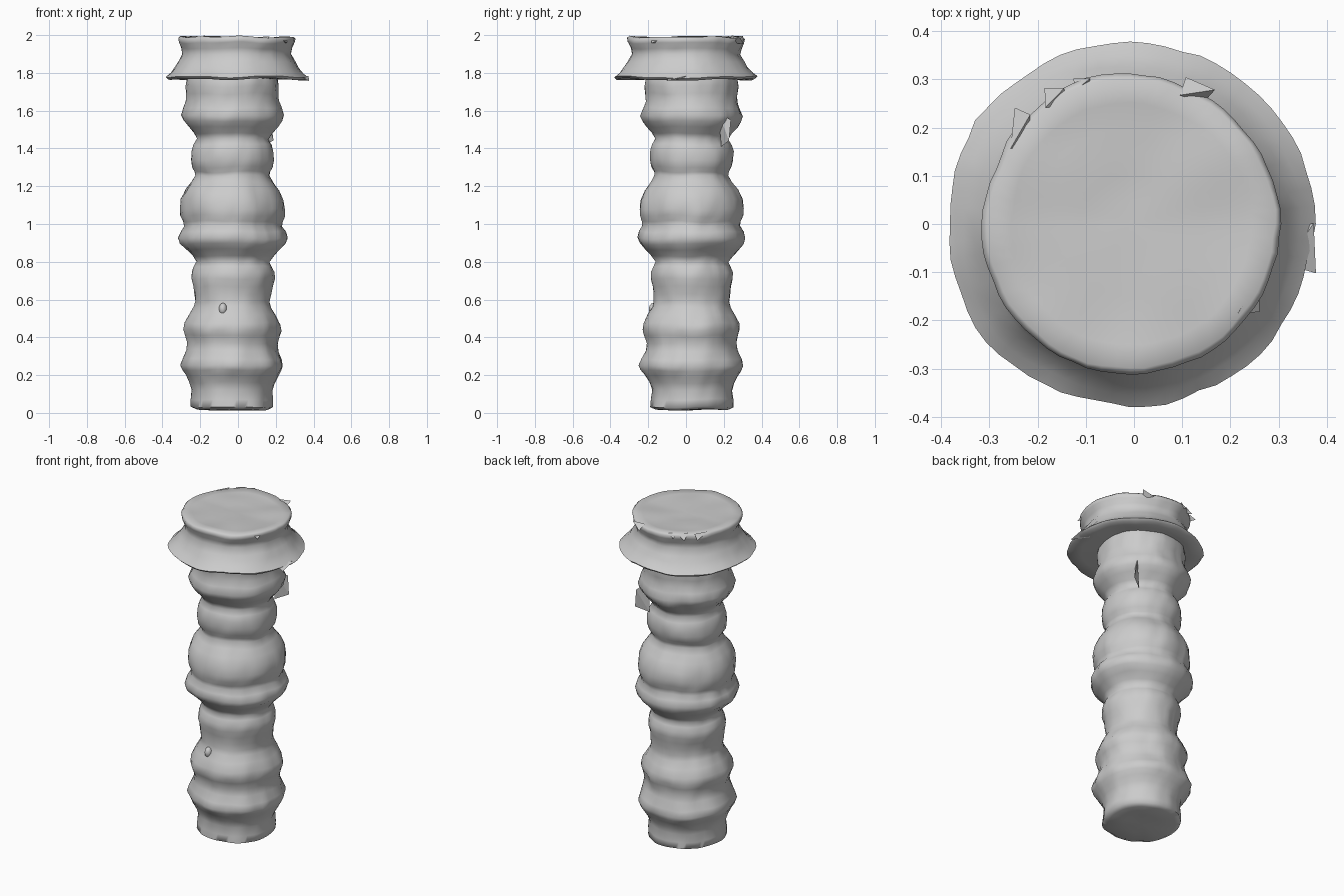
import bpy, bmesh, math, random
from mathutils import Vector, Matrix, noise

random.seed(4)
SEGS = 64


def finish(bm, name, angle):
    bmesh.ops.recalc_face_normals(bm, faces=bm.faces)
    mesh = bpy.data.meshes.new(name)
    bm.to_mesh(mesh)
    bm.free()
    obj = bpy.data.objects.new(name, mesh)
    bpy.context.collection.objects.link(obj)
    bpy.ops.object.select_all(action='DESELECT')
    bpy.context.view_layer.objects.active = obj
    obj.select_set(True)
    bpy.ops.object.shade_smooth_by_angle(angle=math.radians(angle))
    return obj


def lathe(name, profile, cx, cy, rough):
    """Closed, roughened turning: profile is (radius, z), radius 0 closes an end."""
    bm = bmesh.new()
    rings = []
    for r, z in profile:
        if r == 0:
            rings.append([bm.verts.new((cx, cy, z))])
            continue
        ring = []
        for i in range(SEGS):
            a = math.tau * i / SEGS
            p = Vector((r * math.cos(a), r * math.sin(a), z * 0.8)) * 4
            wobble = noise.noise(p * 1.8) + noise.noise(p * 5) * 0.6
            rr = r * (1 + rough * wobble * min(1, r / 0.25))
            dz = 0.01 * noise.noise(p * 1.5 + Vector((7, 3, 1)))
            zz = min(2.0, max(0.0, z + dz))
            ring.append(bm.verts.new((cx + rr * math.cos(a), cy + rr * math.sin(a), zz)))
        rings.append(ring)
    for a, b in zip(rings, rings[1:]):
        for i in range(SEGS):
            j = (i + 1) % SEGS
            if len(a) == 1:
                bm.faces.new((a[0], b[j], b[i]))
            elif len(b) == 1:
                bm.faces.new((a[i], a[j], b[0]))
            else:
                bm.faces.new((a[i], a[j], b[j], b[i]))
    return finish(bm, name, 70)


# worn, ringed shaft, slightly off the centre of the capital
shaft = [(0, 0.014), (0.10, 0.016), (0.19, 0.018), (0.219, 0.03), (0.218, 0.07),
         (0.212, 0.12), (0.225, 0.16), (0.245, 0.195), (0.264, 0.225), (0.275, 0.25),
         (0.264, 0.285), (0.242, 0.33), (0.235, 0.37), (0.245, 0.41), (0.255, 0.44),
         (0.25, 0.475), (0.228, 0.52), (0.206, 0.56), (0.2, 0.59), (0.204, 0.63),
         (0.208, 0.67), (0.219, 0.71), (0.217, 0.745), (0.206, 0.775), (0.194, 0.80),
         (0.213, 0.83), (0.246, 0.865), (0.277, 0.895), (0.288, 0.925), (0.277, 0.96),
         (0.258, 0.99), (0.262, 1.015), (0.273, 1.045), (0.274, 1.08), (0.268, 1.13),
         (0.246, 1.18), (0.218, 1.22), (0.197, 1.255), (0.2, 1.275), (0.216, 1.30),
         (0.223, 1.34), (0.22, 1.385), (0.209, 1.42), (0.189, 1.45), (0.206, 1.48),
         (0.238, 1.515), (0.26, 1.545), (0.27, 1.575), (0.256, 1.615), (0.243, 1.65),
         (0.242, 1.69), (0.247, 1.73), (0.243, 1.77), (0.23, 1.80), (0, 1.80)]
lathe("ringed_shaft", shaft, -0.029, 0.03, 0.045)

# flared capital with a sharp lower lip and a flat top
capital = [(0, 1.775), (0.22, 1.77), (0.30, 1.768), (0.367, 1.766), (0.379, 1.778),
           (0.352, 1.80), (0.327, 1.83), (0.309, 1.86), (0.285, 1.90), (0.291, 1.93),
           (0.305, 1.96), (0.309, 1.98), (0.298, 1.991), (0.25, 1.987), (0.2, 1.985),
           (0.15, 1.984), (0.1, 1.984), (0.05, 1.984), (0, 1.984)]
lathe("flared_capital", capital, -0.008, 0, 0.03)


# chipped splinters: angular little shards, turned about z
def splinter(name, center, size, turn=0):
    bm = bmesh.new()
    spin = Matrix.Rotation(math.radians(turn), 3, 'Z')
    for base in ((1, 1, 1), (-1, -1, 1), (-1, 1, -1), (1, -1, -1)):
        v = Vector(base) * 0.5 + Vector([random.uniform(-0.15, 0.15) for _ in range(3)])
        bm.verts.new(Vector(center) + spin @ Vector([v[k] * size[k] for k in range(3)]))
    bmesh.ops.convex_hull(bm, input=bm.verts)
    finish(bm, name, 20)


splinter("rim_splinter_left", (-0.232, 0.2, 1.98), (0.04, 0.07, 0.03))
splinter("rim_splinter_back", (-0.165, 0.262, 1.98), (0.05, 0.05, 0.03))
splinter("rim_splinter_rear", (-0.11, 0.29, 1.98), (0.03, 0.03, 0.03))
splinter("rim_splinter_right", (0.125, 0.275, 1.975), (0.06, 0.04, 0.03), -25)
splinter("rim_splinter_front", (0.24, -0.15, 1.975), (0.05, 0.07, 0.03))
splinter("lip_splinter", (0.345, -0.05, 1.772), (0.06, 0.09, 0.025))
# thin upright fin standing out of the back right of the shaft
splinter("shaft_fin", (0.155, 0.205, 1.5), (0.09, 0.02, 0.14), 45)

# small pebble-like knob on the front
bm = bmesh.new()
bmesh.ops.create_icosphere(bm, subdivisions=2, radius=1)
for v in bm.verts:
    v.co = Vector((v.co.x * 0.022 - 0.08, v.co.y * 0.025 - 0.172, v.co.z * 0.033 + 0.55))
finish(bm, "front_knob", 60)
